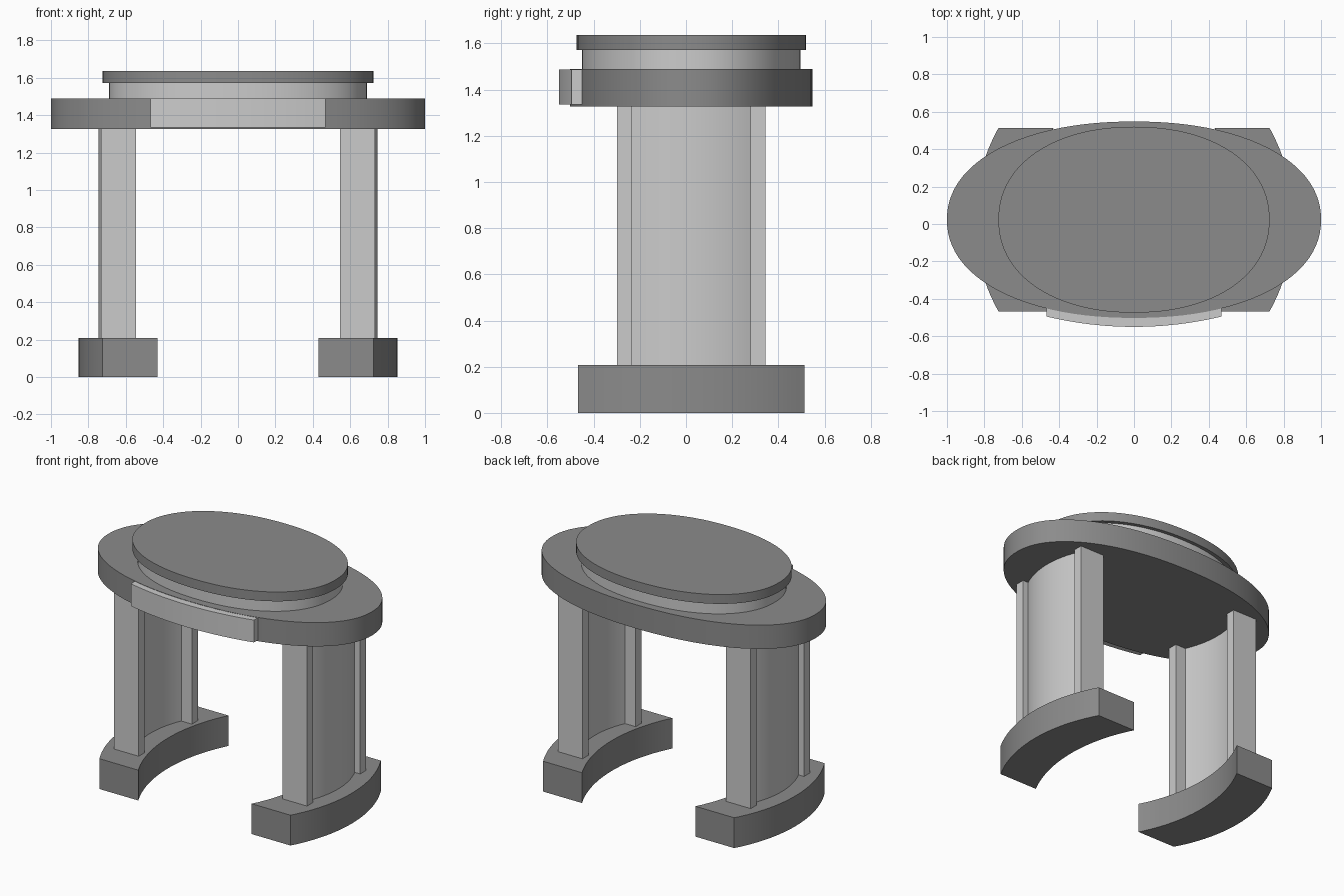
import bpy
import bmesh
import math

if "Cube" in bpy.data.objects:
    bpy.data.objects.remove(bpy.data.objects["Cube"])

CY = 0.023  # centre line of the table in y

dark = bpy.data.materials.new("dark_grey")
dark.diffuse_color = (0.26, 0.26, 0.26, 1)
dark.use_nodes = True
dark.node_tree.nodes["Principled BSDF"].inputs["Base Color"].default_value = dark.diffuse_color


def prism(name, outline, z0, z1, material=None):
    """Extrude a flat outline between two heights."""
    bm = bmesh.new()
    face = bm.faces.new([bm.verts.new((x, y, z0)) for x, y in outline])
    top = bmesh.ops.extrude_face_region(bm, geom=[face])["geom"]
    verts = [v for v in top if isinstance(v, bmesh.types.BMVert)]
    bmesh.ops.translate(bm, verts=verts, vec=(0, 0, z1 - z0))
    # extruding a loose face can drop the start face; cap the open end
    edges = [e for e in bm.edges if len(e.link_faces) == 1]
    if edges:
        bmesh.ops.holes_fill(bm, edges=edges, sides=0)
    bmesh.ops.recalc_face_normals(bm, faces=bm.faces)
    mesh = bpy.data.meshes.new(name)
    bm.to_mesh(mesh)
    bm.free()
    obj = bpy.data.objects.new(name, mesh)
    bpy.context.collection.objects.link(obj)
    if material:
        mesh.materials.append(material)
    bpy.ops.object.select_all(action='DESELECT')
    bpy.context.view_layer.objects.active = obj
    obj.select_set(True)
    bpy.ops.object.shade_smooth_by_angle(angle=math.radians(30))
    return obj


def oval(rx, ry, power=2.15, n=96):
    """Slightly full ellipse around the centre line."""
    pts = []
    for i in range(n):
        a = 2 * math.pi * i / n
        c, s = math.cos(a), math.sin(a)
        r = (abs(c) ** power + abs(s) ** power) ** (-1 / power)
        pts.append((rx * c * r, CY + ry * s * r))
    return pts


def bow(half, end, mid, n=24):
    """Shallow arc: (offset along the chord, bulge distance) pairs."""
    sag = mid - end
    rad = (half * half + sag * sag) / (2 * abs(sag))
    sign = math.copysign(1, sag)
    pts = []
    for i in range(n + 1):
        t = half * (2 * i / n - 1)
        pts.append((t, mid - sign * (rad - math.sqrt(rad * rad - t * t))))
    return pts


def crescent(half, outer, inner):
    """Outline between two arcs, each given as (end, middle)."""
    return bow(half, *outer) + bow(half, *inner)[::-1]


# Stacked oval top
prism("table_slab", oval(1.0, 0.525), 1.327, 1.49, dark)
prism("neck_ring", oval(0.69, 0.473), 1.49, 1.572)
prism("top_cap", oval(0.725, 0.497), 1.572, 1.636, dark)

# Curved panel on the front rim
panel = crescent(0.467, (0.495, 0.55), (0.447, 0.498))
prism("front_panel", [(t, -d) for t, d in panel], 1.335, 1.488)

# Left and right supports
for side, sx in (("left", -1), ("right", 1)):
    foot = crescent(0.49, (0.725, 0.852), (0.43, 0.55))
    prism(side + "_foot", [(sx * d, CY + t) for t, d in foot], 0, 0.208, dark)

    wall = crescent(0.257, (0.69, 0.747), (0.625, 0.68))
    prism(side + "_curved_wall", [(sx * d, CY + t) for t, d in wall], 0.208, 1.327)

    for end, y0, y1 in (("front", -0.298, -0.233), ("back", 0.279, 0.344)):
        rect = [(sx * 0.545, y0), (sx * 0.732, y0), (sx * 0.732, y1), (sx * 0.545, y1)]
        prism(f"{side}_{end}_post", rect, 0.208, 1.327)
